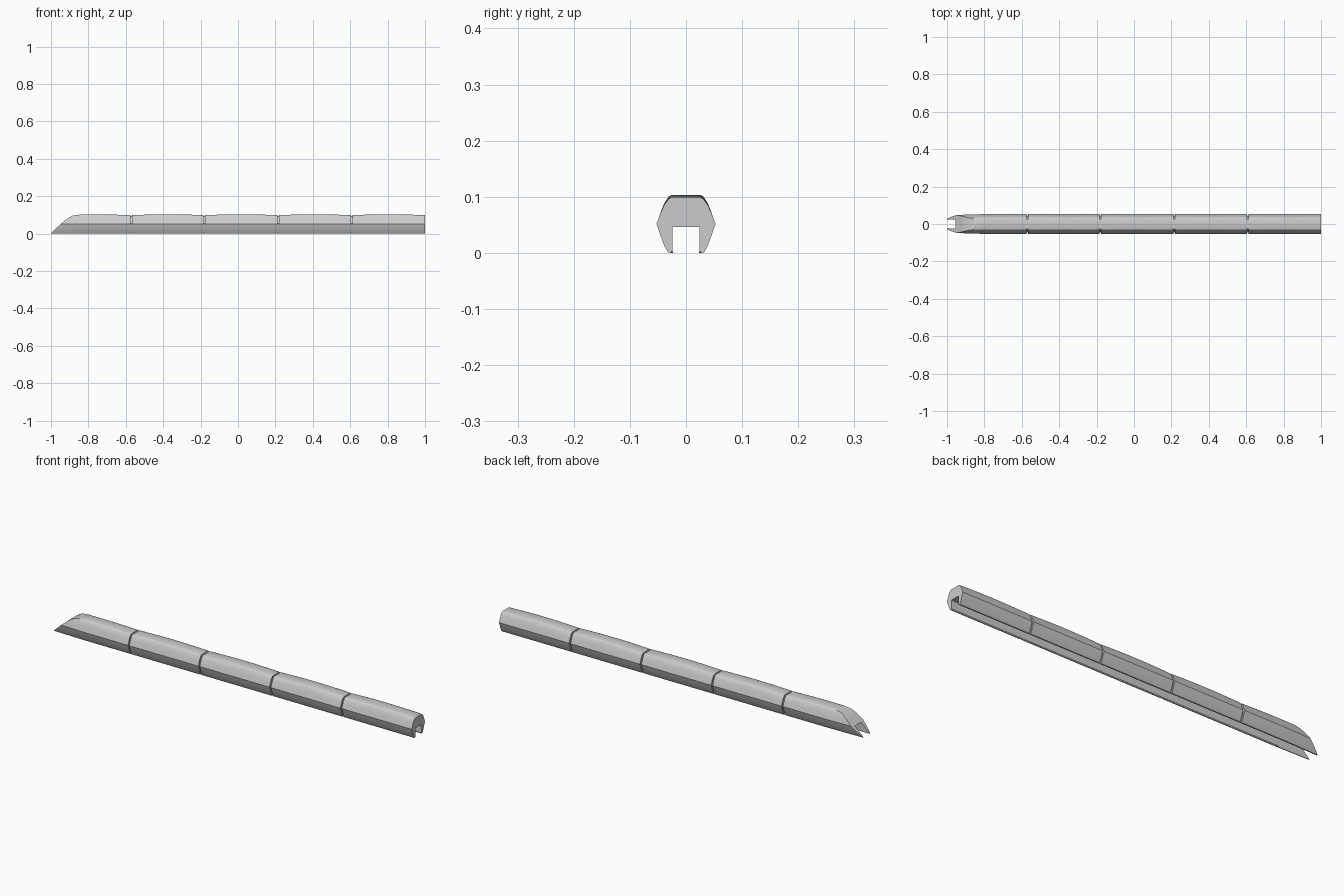
import bpy, bmesh
from mathutils import Vector

if "Cube" in bpy.data.objects:
    bpy.data.objects.remove(bpy.data.objects["Cube"])

# half cross-section (y, z): channel roof -> leg -> flank crease -> roof
HALF = [(0.024, 0.046), (0.024, 0.004), (0.027, 0.0), (0.032, 0.001), (0.038, 0.011),
        (0.046, 0.032), (0.0525, 0.052), (0.049, 0.061), (0.045, 0.073), (0.039, 0.088),
        (0.034, 0.096), (0.030, 0.101), (0.023, 0.103)]
# nose silhouette (x, z)
NOSE = [(-1.0, 0.003), (-0.955, 0.045), (-0.915, 0.079), (-0.885, 0.096), (-0.85, 0.101), (-0.8, 0.103)]


def section(inset=0.0):
    half = []
    for i, (y, z) in enumerate(HALF):
        if i > 2:
            y, z = max(0.026, y - inset), (z - inset if z > 0.06 else max(z, inset * 0.5))
        half.append((y, z))
    return half + [(-y, z) for y, z in reversed(half)]


def loft(name, x0, x1, steps=12, inset=0.0, nose=False, wave=True):
    bm = bmesh.new()
    rings = []
    for i in range(steps + 1):
        t = i / steps
        x = x0 + (x1 - x0) * t
        u = 2 * t - 1
        dip = 0.0045 * u * u if wave and not (nose and u < 0) else 0.0
        ring = []
        for y, z in section(inset):
            if nose and x < -0.8 and abs(y) > 0.025:
                y *= 1 - 0.14 * ((-0.8 - x) / 0.2) ** 1.5
            zz = z - dip * max(0, (z - 0.06) / 0.043)
            ring.append(bm.verts.new((x, y, zz)))
        rings.append(ring)
    n = len(rings[0])
    for a, b in zip(rings, rings[1:]):
        for k in range(n):
            bm.faces.new((a[k], a[(k + 1) % n], b[(k + 1) % n], b[k]))
    bm.faces.new(rings[0])
    bm.faces.new(list(reversed(rings[-1])))
    bmesh.ops.recalc_face_normals(bm, faces=bm.faces[:])
    if nose:
        # slice the sloping windscreen facets
        for (xa, za), (xb, zb) in zip(NOSE, NOSE[1:]):
            cut = bmesh.ops.bisect_plane(bm, geom=bm.verts[:] + bm.edges[:] + bm.faces[:], dist=1e-6,
                                         plane_co=Vector((xa, 0, za)),
                                         plane_no=Vector((za - zb, 0, xb - xa)).normalized(),
                                         clear_outer=True)
            edges = [e for e in bm.edges if e.is_boundary]
            if edges:
                bmesh.ops.holes_fill(bm, edges=edges, sides=0)
        bmesh.ops.recalc_face_normals(bm, faces=bm.faces[:])
        bmesh.ops.triangulate(bm, faces=[f for f in bm.faces if len(f.verts) > 4])
    me = bpy.data.meshes.new(name)
    bm.to_mesh(me)
    bm.free()
    ob = bpy.data.objects.new(name, me)
    bpy.context.collection.objects.link(ob)
    bpy.ops.object.select_all(action='DESELECT')
    ob.select_set(True)
    bpy.context.view_layer.objects.active = ob
    bpy.ops.object.shade_smooth_by_angle(angle=0.5)
    return ob


# carriages, with narrow recessed gangways between them
joints = [-0.57, -0.18, 0.215, 0.608]
ends = [-1.0] + joints + [1.0]
GAP = 0.004
for i, (a, b) in enumerate(zip(ends, ends[1:])):
    first, last = i == 0, i == len(ends) - 2
    loft("nose_carriage" if first else f"carriage_{i}",
         a if first else a + GAP, b if last else b - GAP,
         steps=24 if first else 12, nose=first)
for i, x in enumerate(joints):
    loft(f"gangway_{i + 1}", x - GAP, x + GAP, steps=1, inset=0.008, wave=False)
